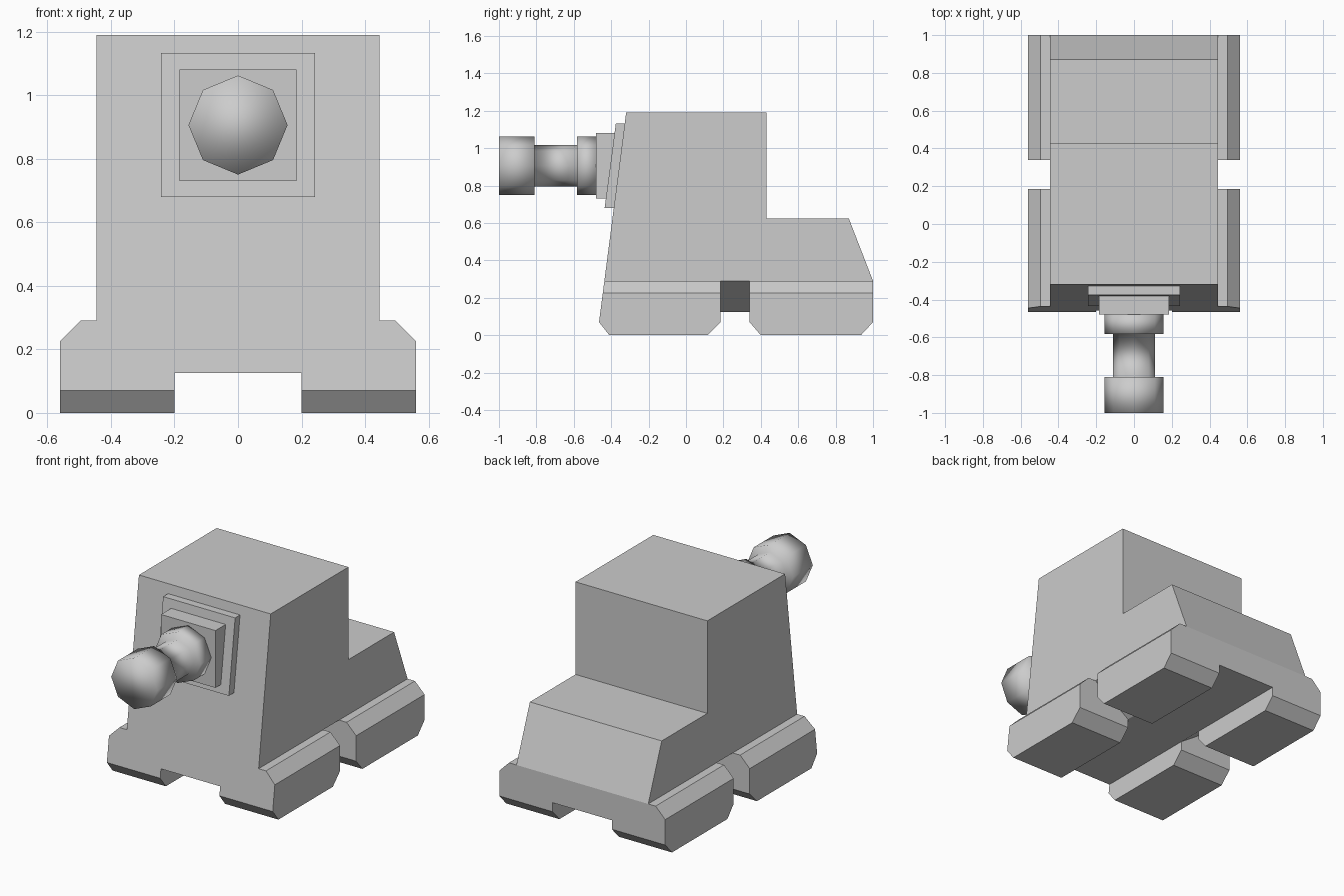
import bpy, bmesh, math
from mathutils import Vector

cube = bpy.data.objects.get("Cube")
if cube:
    bpy.data.objects.remove(cube, do_unlink=True)

# One plain grey for everything
grey = bpy.data.materials.new("plain grey")
grey.use_nodes = True
colour = (0.604, 0.604, 0.604, 1)
grey.diffuse_color = colour
bsdf = next(n for n in grey.node_tree.nodes if n.type == 'BSDF_PRINCIPLED')
bsdf.inputs["Base Color"].default_value = colour
bsdf.inputs["Roughness"].default_value = 0.8


def finish(name, bm, smooth=False):
    bmesh.ops.recalc_face_normals(bm, faces=bm.faces[:])
    for f in bm.faces:
        f.smooth = smooth
    mesh = bpy.data.meshes.new(name)
    bm.to_mesh(mesh)
    bm.free()
    mesh.materials.append(grey)
    obj = bpy.data.objects.new(name, mesh)
    bpy.context.collection.objects.link(obj)
    return obj


def prism(profile, x0, x1):
    """Extrude a (y, z) side profile from x0 to x1."""
    bm = bmesh.new()
    face = bm.faces.new([bm.verts.new((x0, y, z)) for y, z in profile])
    ext = bmesh.ops.extrude_face_region(bm, geom=[face])["geom"]
    verts = [v for v in ext if isinstance(v, bmesh.types.BMVert)]
    bmesh.ops.translate(bm, verts=verts, vec=(x1 - x0, 0, 0))
    return bm


def cut(bm, point, normal):
    """Remove everything on the normal side of a plane and close the cut."""
    geom = bm.verts[:] + bm.edges[:] + bm.faces[:]
    res = bmesh.ops.bisect_plane(bm, geom=geom, plane_co=Vector(point),
                                 plane_no=Vector(normal), clear_outer=True)
    edges = [e for e in res["geom_cut"] if isinstance(e, bmesh.types.BMEdge)]
    bmesh.ops.holes_fill(bm, edges=edges, sides=0)


def front(z):
    """y of the sloping front plate at height z."""
    return -0.465 + (z - 0.07) * 0.145 / 1.12


# Hull with tall cabin and low rear deck
W = 0.445
finish("hull", prism([(front(0.29), 0.29), (front(1.19), 1.19), (0.43, 1.19),
                      (0.43, 0.625), (0.87, 0.625), (1.0, 0.29)], -W, W))

# Belly, narrowing downwards between the track pads
belly = prism([(front(0.125), 0.125), (front(0.29), 0.29),
               (1.0, 0.29), (1.0, 0.125)], -W, W)
for v in belly.verts:
    if v.co.z < 0.2:
        v.co.x = math.copysign(0.2, v.co.x)
finish("belly", belly)

# Four track pads with chamfered ends and outer top edges
pads = {
    "front": [(-0.41, 0), (0.115, 0), (0.185, 0.07), (0.185, 0.29),
              (front(0.29), 0.29), (front(0.07), 0.07)],
    "rear": [(0.40, 0), (0.935, 0), (1.0, 0.07), (1.0, 0.29),
             (0.34, 0.29), (0.34, 0.07)],
}
for place, profile in pads.items():
    for side, s in (("left", 1), ("right", -1)):
        bm = prism(profile, 0.2 * s, 0.56 * s)
        cut(bm, (0.56 * s, 0, 0.225), (s, 0, 1))
        finish(f"{place}_{side}_track_pad", bm)

# Stepped gun mount on the front plate
finish("mount_plate", prism([(-0.435, 0.68), (-0.375, 1.133),
                             (-0.32, 1.133), (-0.38, 0.68)], -0.243, 0.243))
finish("mount_block", prism([(-0.48, 0.73), (-0.48, 1.08),
                             (-0.375, 1.08), (-0.42, 0.73)], -0.184, 0.184))

# Eight-sided gun barrel, softly shaded throughout
bm = bmesh.new()
rings = []
for y, r in [(-1.0, 0.156), (-0.81, 0.156), (-0.81, 0.11),
             (-0.583, 0.11), (-0.583, 0.156), (-0.475, 0.156)]:
    rings.append([bm.verts.new((r * math.cos(i * math.pi / 4), y,
                                0.906 + r * math.sin(i * math.pi / 4)))
                  for i in range(8)])
for a, b in zip(rings, rings[1:]):
    for i in range(8):
        j = (i + 1) % 8
        bm.faces.new((a[i], a[j], b[j], b[i]))
bm.faces.new(rings[0])
bm.faces.new(rings[-1])
finish("gun_barrel", bm, smooth=True)
